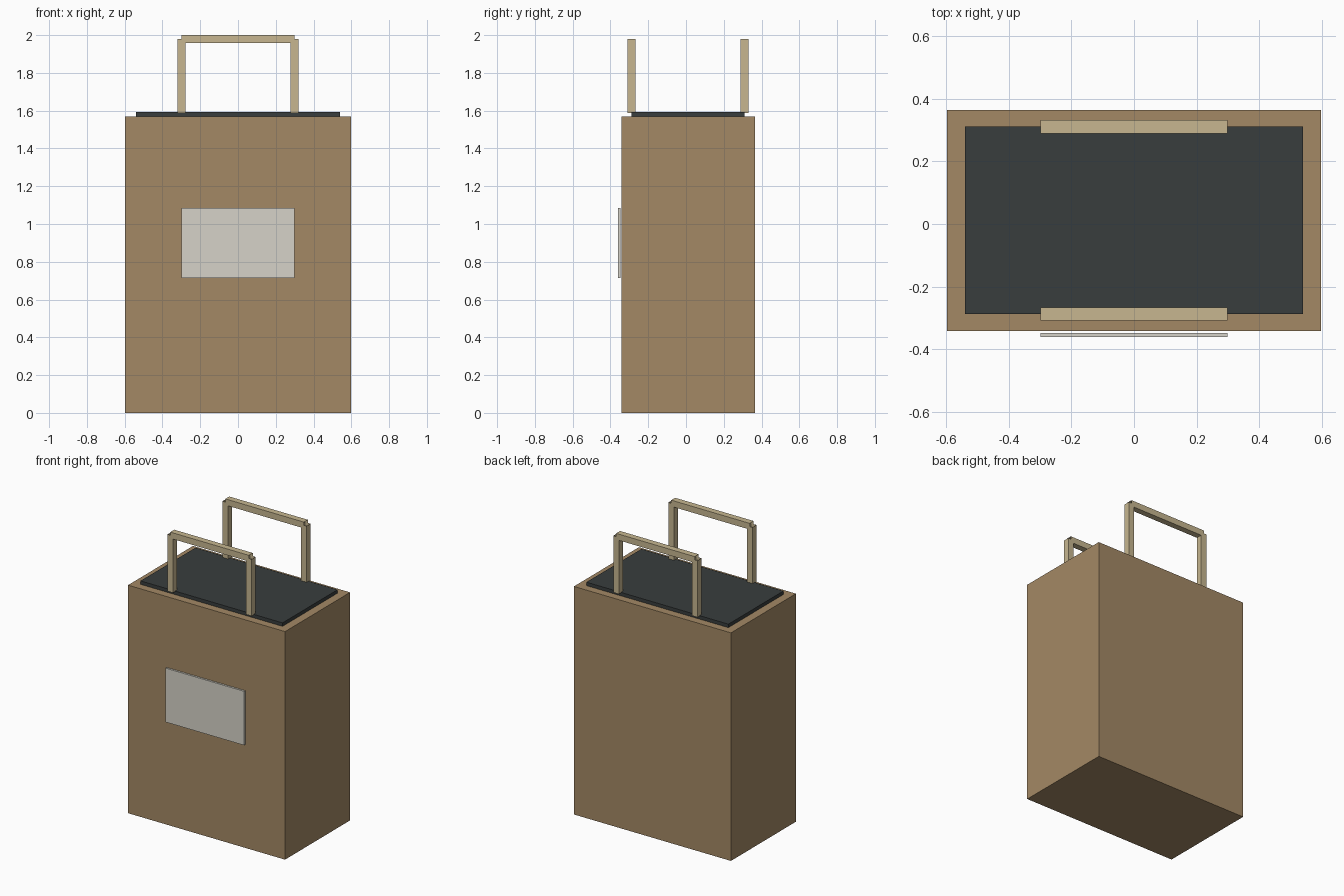
import bpy, bmesh
from mathutils import Vector

if "Cube" in bpy.data.objects:
    bpy.data.objects.remove(bpy.data.objects["Cube"])

Y0 = 0.0115   # depth centre of the bag body (the label makes up the rest)


def material(name, rgb):
    m = bpy.data.materials.new(name)
    m.diffuse_color = (*rgb, 1)
    m.use_nodes = True
    m.node_tree.nodes["Principled BSDF"].inputs["Base Color"].default_value = m.diffuse_color
    return m


PAPER = material("kraft_paper", (0.37, 0.25, 0.13))
DARK = material("dark_opening", (0.04, 0.047, 0.047))
CORD = material("handle_tan", (0.57, 0.47, 0.28))
LABEL = material("label_white", (0.67, 0.65, 0.58))


def bm_box(bm, lo, hi, open_axis=None):
    """Box between two corners; open_axis leaves its two ends uncapped."""
    lo, hi = Vector(lo), Vector(hi)
    verts = bmesh.ops.create_cube(bm, size=1)["verts"]
    faces = {f for v in verts for f in v.link_faces}
    for v in verts:
        v.co = (lo + hi) / 2 + v.co * (hi - lo)
    if open_axis is not None:
        bm.normal_update()
        ends = [f for f in faces if abs(f.normal[open_axis]) > 0.9]
        bmesh.ops.delete(bm, geom=ends, context='FACES_ONLY')


def make(name, mat, boxes):
    bm = bmesh.new()
    for b in boxes:
        bm_box(bm, *b)
    mesh = bpy.data.meshes.new(name)
    bm.to_mesh(mesh)
    bm.free()
    mesh.materials.append(mat)
    obj = bpy.data.objects.new(name, mesh)
    bpy.context.collection.objects.link(obj)
    return obj


# Bag body, dark opening panel and front label
make("bag_body", PAPER, [((-0.597, Y0 - 0.353, 0), (0.597, Y0 + 0.353, 1.568))])
make("bag_opening", DARK, [((-0.54, Y0 - 0.299, 1.566), (0.54, Y0 + 0.299, 1.592))])
make("front_label", LABEL, [((-0.299, -0.361, 0.714), (0.299, -0.348, 1.085))])

# Handles: open-ended square tubes, two posts and a crossbar each
R = 0.0213
for name, side in (("front_handle", -1), ("back_handle", 1)):
    y = Y0 + side * 0.299
    tubes = [((-0.299, y - R, 2 - 2 * R), (0.299, y + R, 2), 0)]
    for x in (-0.299, 0.299):
        tubes.append(((x - R, y - R, 1.588), (x + R, y + R, 2 - R), 2))
    make(name, CORD, tubes)
